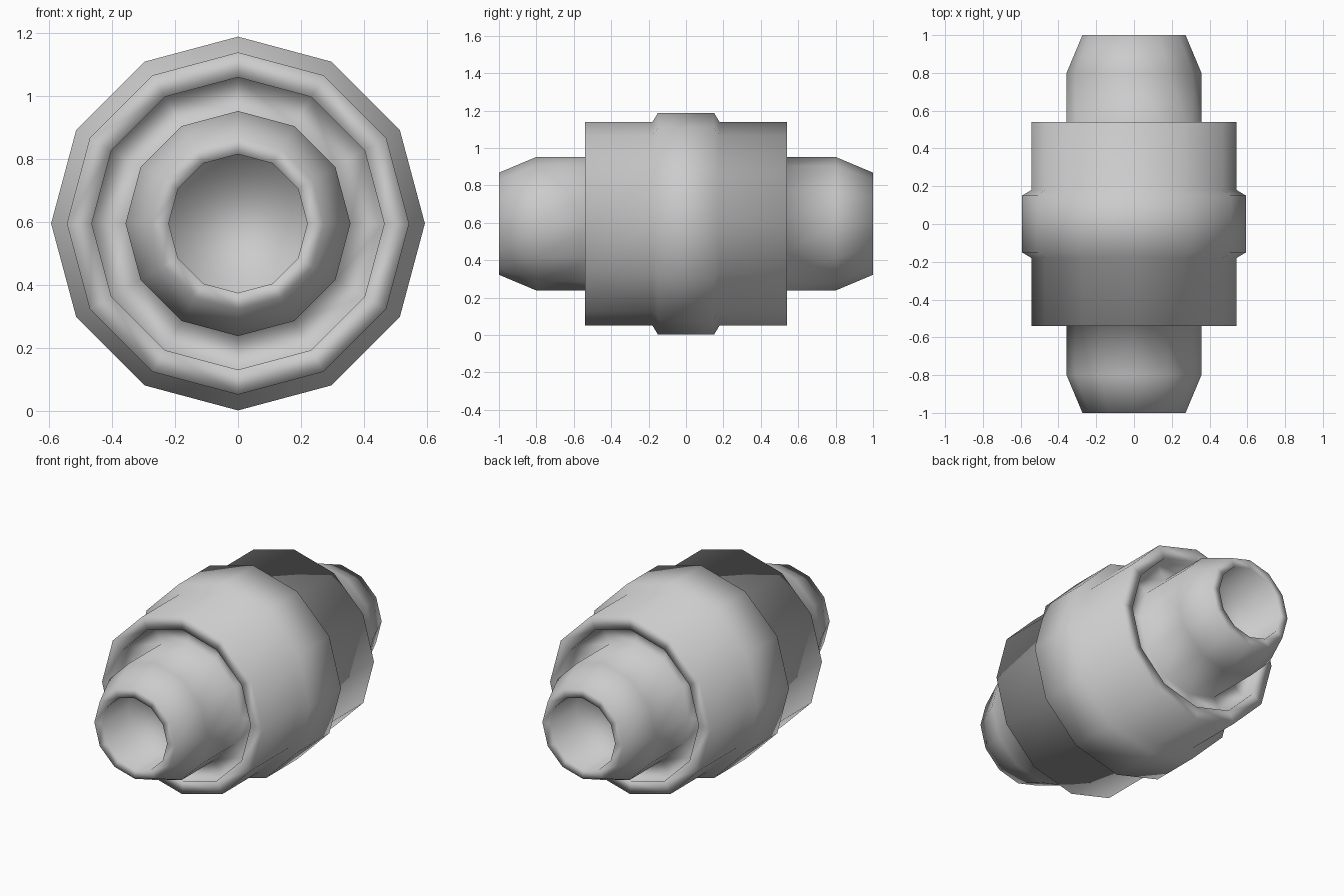
import bpy, bmesh, math

if "Cube" in bpy.data.objects:
    bpy.data.objects.remove(bpy.data.objects["Cube"])

SIDES, CZ = 12, 0.595


def lathe(name, profile):
    """Revolve (radius, y) points around the y axis, with flat caps at both ends."""
    bm = bmesh.new()
    rings = []
    for r, y in profile:
        rings.append([bm.verts.new((r * math.cos(2 * math.pi * i / SIDES), y,
                                    CZ + r * math.sin(2 * math.pi * i / SIDES)))
                      for i in range(SIDES)])
    for a, b in zip(rings, rings[1:]):
        for i in range(SIDES):
            j = (i + 1) % SIDES
            bm.faces.new((a[i], a[j], b[j], b[i]))
    bm.faces.new(rings[0])
    bm.faces.new(rings[-1])
    bmesh.ops.recalc_face_normals(bm, faces=bm.faces)
    mesh = bpy.data.meshes.new(name)
    bm.to_mesh(mesh)
    bm.free()
    mesh.shade_smooth()
    ob = bpy.data.objects.new(name, mesh)
    bpy.context.collection.objects.link(ob)
    return ob


# Front half: hollow nozzle, recessed groove, body, central collar
half = [(0.22, -0.75), (0.22, -1.0), (0.273, -1.0), (0.357, -0.8),
        (0.357, -0.48), (0.464, -0.48), (0.464, -0.54),
        (0.543, -0.54), (0.543, -0.18), (0.593, -0.15)]

# Mirror the profile for the back half
lathe("pipe_coupling", half + [(r, -y) for r, y in reversed(half)])
